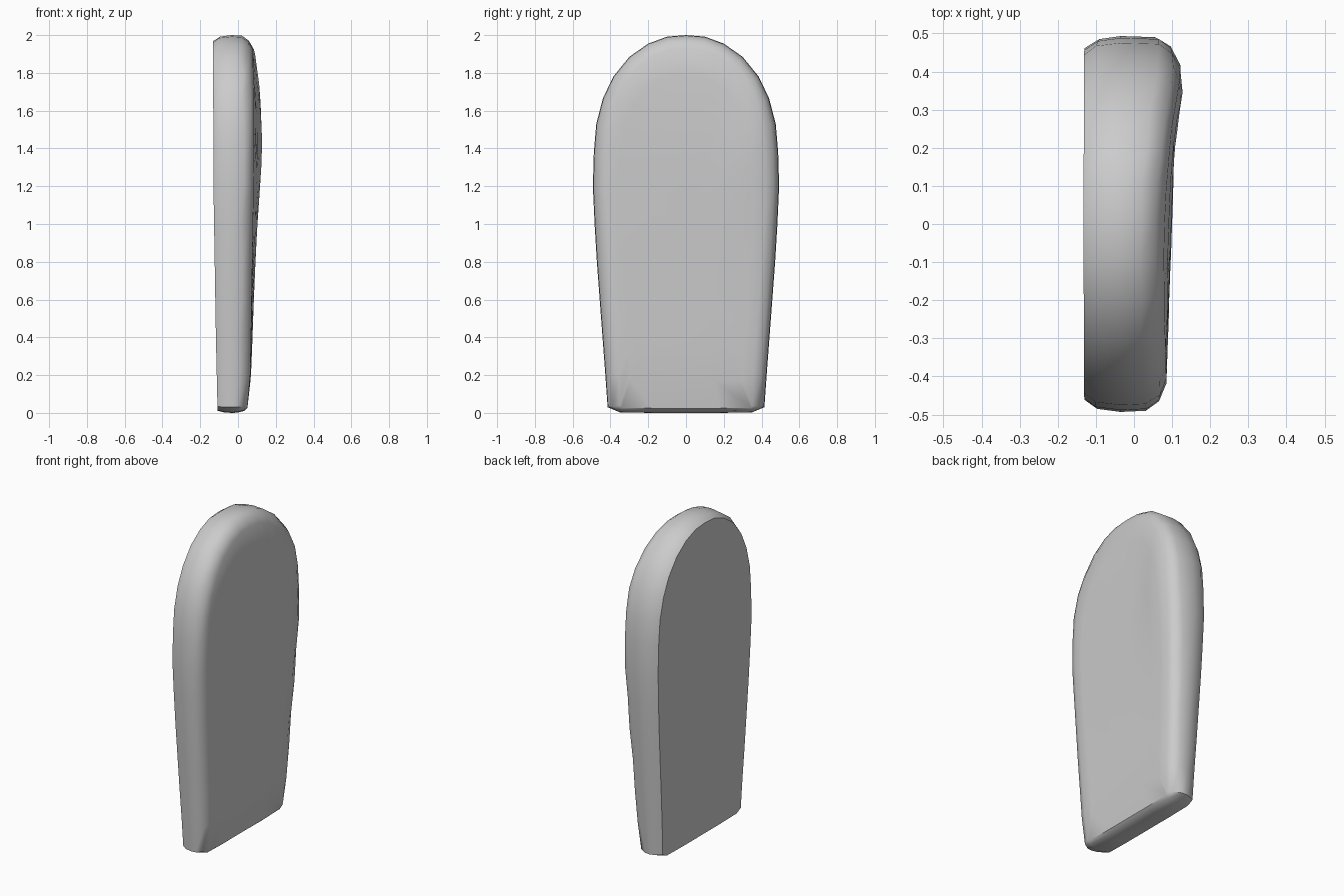
import bpy, bmesh, math, random
from mathutils import Vector

if "Cube" in bpy.data.objects:
    bpy.data.objects.remove(bpy.data.objects["Cube"])

random.seed(4)

# Half outline of the slab in (y, z), from crown to foot
HALF = [(0.10, 1.992), (0.20, 1.955), (0.30, 1.885), (0.385, 1.78), (0.44, 1.665),
        (0.475, 1.53), (0.488, 1.38), (0.493, 1.2), (0.484, 1.0), (0.472, 0.8),
        (0.457, 0.6), (0.442, 0.4), (0.427, 0.2), (0.415, 0.03), (0.35, 0.003)]
OUTLINE = ([Vector((0, 2.0))] + [Vector(p) for p in HALF]
           + [Vector((y, 0)) for y in (0.18, 0, -0.18)]
           + [Vector((-y, z)) for y, z in reversed(HALF)])
N = len(OUTLINE)


def lerp_table(table, z):
    for (z0, a), (z1, b) in zip(table, table[1:]):
        if z <= z1:
            return a + (b - a) * (z - z0) / (z1 - z0)
    return table[-1][1]


def front_x(y, z):
    base = lerp_table([(0, .045), (.1, .06), (.25, .07), (.5, .075), (1, .09),
                       (1.4, .10), (1.7, .097), (1.9, .085), (2, .07)], z)
    bump = .016 * math.exp(-((y - .34) / .09) ** 2 - ((z - 1.4) / .35) ** 2)
    return base + .035 * y * min(z / 1.4, 1) + bump


def back_x(y, z):
    return lerp_table([(0, -.108), (.4, -.117), (1.2, -.13), (2, -.132)], z)


def inset(i, d):
    p = OUTLINE[i]
    t = (OUTLINE[(i + 1) % N] - OUTLINE[i - 1]).normalized()
    n = Vector((t.y, -t.x))
    lift = 0.35 if p.y < 0.1 else 1
    return Vector((p.x + n.x * d, p.y + n.y * d * lift))


bm = bmesh.new()


def ring(d, xfun, scale=1.0, rough=0.0):
    verts = []
    for i in range(N):
        p = inset(i, d)
        y, z = p.x * scale, 1.0 + (p.y - 1.0) * scale
        verts.append(bm.verts.new((xfun(y, z) + random.uniform(-rough, rough), y, z)))
    return verts


# Rings from the back face, around the rounded edge, to the front face
rings = [ring(.032, back_x, .6), ring(.032, back_x),
         ring(.008, lambda y, z: back_x(y, z) + .035, rough=.005),
         ring(0, lambda y, z: -.035),
         ring(.003, lambda y, z: front_x(y, z) - .055, rough=.006),
         ring(.028, lambda y, z: front_x(y, z) - .016, rough=.003),
         ring(.07, front_x)]
rings += [ring(.07, front_x, s) for s in (.85, .65, .45, .22)]
for a, b in zip(rings, rings[1:]):
    for i in range(N):
        j = (i + 1) % N
        bm.faces.new((a[i], a[j], b[j], b[i]))

# Close the middles of both faces
for r, fun in ((rings[0], back_x), (rings[-1], front_x)):
    c = bm.verts.new((fun(0, 1), 0, 1))
    for i in range(N):
        bm.faces.new((r[i], r[(i + 1) % N], c))
bmesh.ops.recalc_face_normals(bm, faces=bm.faces)

mesh = bpy.data.meshes.new("stone_slab")
bm.to_mesh(mesh)
bm.free()
slab = bpy.data.objects.new("stone_slab", mesh)
bpy.context.collection.objects.link(slab)
bpy.context.view_layer.objects.active = slab
slab.select_set(True)
bpy.ops.object.shade_smooth_by_angle(angle=math.radians(40))
